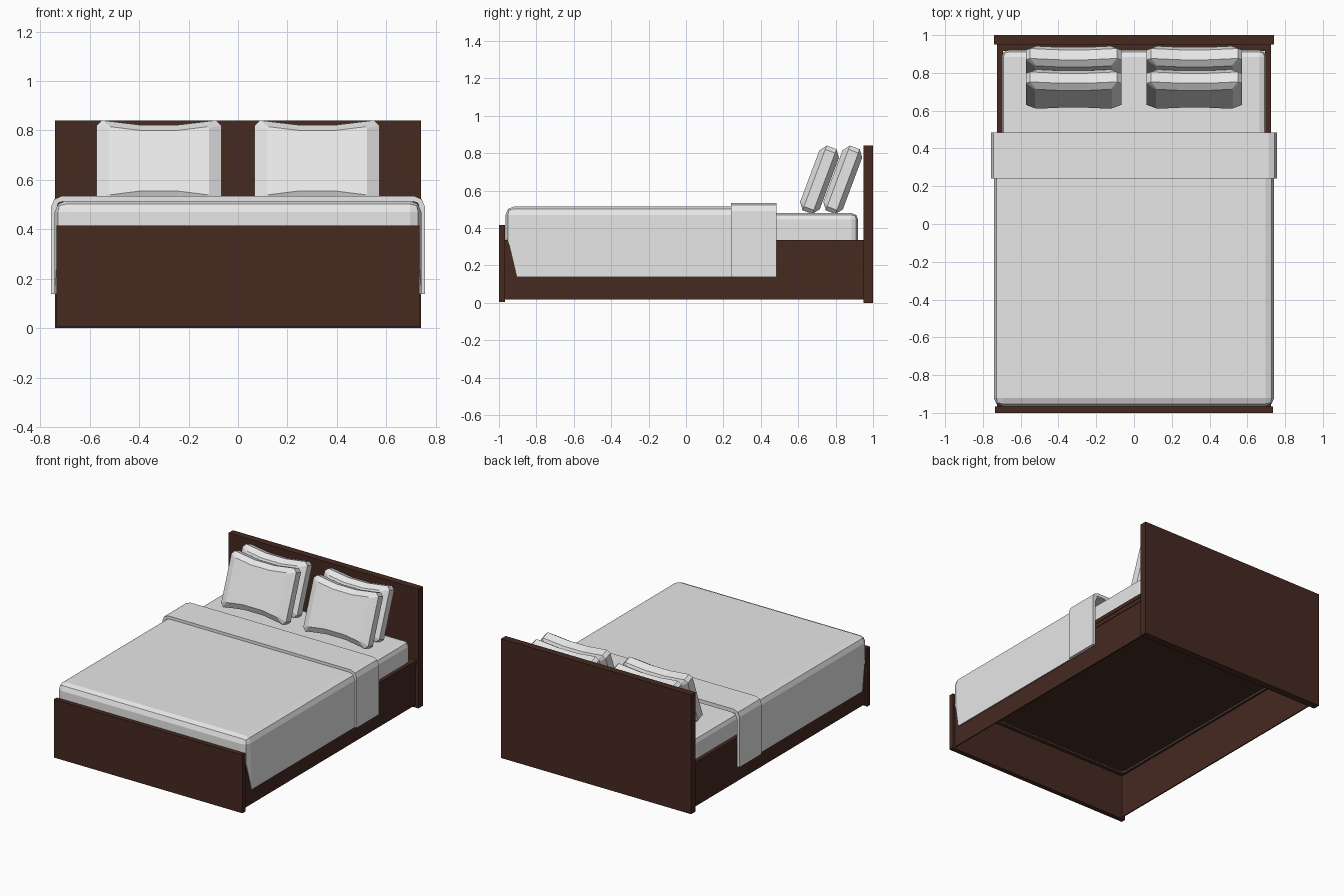
import bpy, bmesh, math

if "Cube" in bpy.data.objects:
    bpy.data.objects.remove(bpy.data.objects["Cube"])

def material(name, rgb):
    m = bpy.data.materials.new(name)
    m.diffuse_color = (*rgb, 1)
    m.use_nodes = True
    m.node_tree.nodes["Principled BSDF"].inputs["Base Color"].default_value = m.diffuse_color
    return m

WOOD = material("dark_brown_wood", (0.061, 0.0225, 0.0145))
LINEN = material("white_linen", (0.8, 0.8, 0.8))

def finish(name, bm, mat):
    me = bpy.data.meshes.new(name)
    bm.to_mesh(me)
    bm.free()
    me.materials.append(mat)
    ob = bpy.data.objects.new(name, me)
    bpy.context.collection.objects.link(ob)
    return ob

def box_bm(x0, x1, y0, y1, z0, z1):
    bm = bmesh.new()
    bmesh.ops.create_cube(bm, size=1)
    for v in bm.verts:
        v.co = ((x0 + x1) / 2 + v.co.x * (x1 - x0),
                (y0 + y1) / 2 + v.co.y * (y1 - y0),
                (z0 + z1) / 2 + v.co.z * (z1 - z0))
    return bm

def box(name, *dims, mat=WOOD):
    return finish(name, box_bm(*dims), mat)

# Rounded slab: upright edges, and optionally top edges, bevelled
def slab(name, *dims, r=0.035, top=True, mat=LINEN):
    bm = box_bm(*dims)
    mid = (dims[4] + dims[5]) / 2
    edges = []
    for e in bm.edges:
        a, b = (v.co.z for v in e.verts)
        if (a - mid) * (b - mid) < 0 or (top and min(a, b) > mid):
            edges.append(e)
    bmesh.ops.bevel(bm, geom=edges, offset=r, segments=2, profile=0.5, affect='EDGES')
    return finish(name, bm, mat)

# Wooden frame
box("headboard", -0.74, 0.74, 0.95, 1.0, 0, 0.84)
box("footboard", -0.735, 0.735, -1.0, -0.967, 0.005, 0.415)
for side, s in (("left", -1), ("right", 1)):
    box(side + "_rail", *sorted((s * 0.709, s * 0.717)), -0.967, 0.95, 0.018, 0.33)
    box(side + "_rail_trim", *sorted((s * 0.711, s * 0.721)), -0.967, 0.95, 0.28, 0.31)
    box(side + "_rail_cap", *sorted((s * 0.711, s * 0.725)), -0.967, 0.95, 0.308, 0.335)
    box(side + "_inner_ledge", *sorted((s * 0.693, s * 0.712)), -0.967, 0.95, 0.326, 0.335)
box("head_ledge", -0.693, 0.693, 0.917, 0.95, 0.326, 0.335)
box("foot_ledge", -0.693, 0.693, -0.967, -0.94, 0.326, 0.335)

# Mattress on its base panel, its rim showing around the panel from below
slab("bed_base", -0.682, 0.682, -0.93, 0.906, 0.326, 0.34, r=0.03, top=False, mat=WOOD)
slab("mattress", -0.70, 0.70, -0.94, 0.92, 0.329, 0.48)

# Draped cloth: an open shell with rounded top edges
def cloth(name, hw, y0, y1, top, thick, closed_front):
    bm = box_bm(-hw, hw, y0, y1, 0.138, top)
    edges = []
    for e in bm.edges:
        a, b = (v.co for v in e.verts)
        long_top = min(a.z, b.z) > 0.3 and abs(a.x - b.x) < 1e-4
        front = max(a.y, b.y) < y0 + 0.001 and max(a.z, b.z) > 0.3
        if long_top or (closed_front and front):
            edges.append(e)
    bmesh.ops.bevel(bm, geom=edges, offset=0.045, segments=2, profile=0.5, affect='EDGES')
    bm.normal_update()
    doomed = [f for f in bm.faces if f.normal.z < -0.9 or f.normal.y > 0.9
              or (not closed_front and f.normal.y < -0.9)]
    bmesh.ops.delete(bm, geom=doomed, context='FACES')
    if closed_front:
        # Front hem is tucked behind the footboard, side hem slants up to it
        for v in bm.verts:
            if v.co.z < 0.15 and v.co.y < 0:
                if v.co.y < y0 + 0.04:
                    v.co.z = 0.337
                else:
                    v.co.y = -0.905
    ob = finish(name, bm, LINEN)
    mod = ob.modifiers.new("thickness", 'SOLIDIFY')
    mod.thickness = thick
    mod.offset = -1

cloth("blanket", 0.742, -0.965, 0.483, 0.515, 0.008, True)
cloth("blanket_fold", 0.757, 0.24, 0.485, 0.535, 0.022, False)

# Pillows: four stacked outlines with pinched top and bottom edges
def outline(hw, hh, clip, pinch):
    q = [(hw, hh - clip), (hw - clip, hh), (0.075, hh - pinch)]
    return (q + [(-x, z) for x, z in reversed(q)]
            + [(-x, -z) for x, z in q] + [(x, -z) for x, z in reversed(q)])

def pillow(name, x, y):
    bm = bmesh.new()
    inner, outer = (0.203, 0.147, 0.006, 0.016), (0.2525, 0.185, 0.022, 0.02)
    rings = []
    for depth, shape in ((-0.056, inner), (-0.028, outer), (0.028, outer), (0.056, inner)):
        rings.append([bm.verts.new((px, depth, pz)) for px, pz in outline(*shape)])
    for a, b in zip(rings, rings[1:]):
        for i in range(len(a)):
            j = (i + 1) % len(a)
            bm.faces.new((a[i], a[j], b[j], b[i]))
    bm.faces.new(rings[0])
    bm.faces.new(rings[-1])
    bmesh.ops.recalc_face_normals(bm, faces=bm.faces)
    ob = finish(name, bm, LINEN)
    ob.location = (x, y, 0.658)
    ob.rotation_euler.x = -math.radians(20.5)

for side, x in (("left", -0.32), ("right", 0.32)):
    pillow(side + "_front_pillow", x, 0.714)
    pillow(side + "_back_pillow", x, 0.838)
